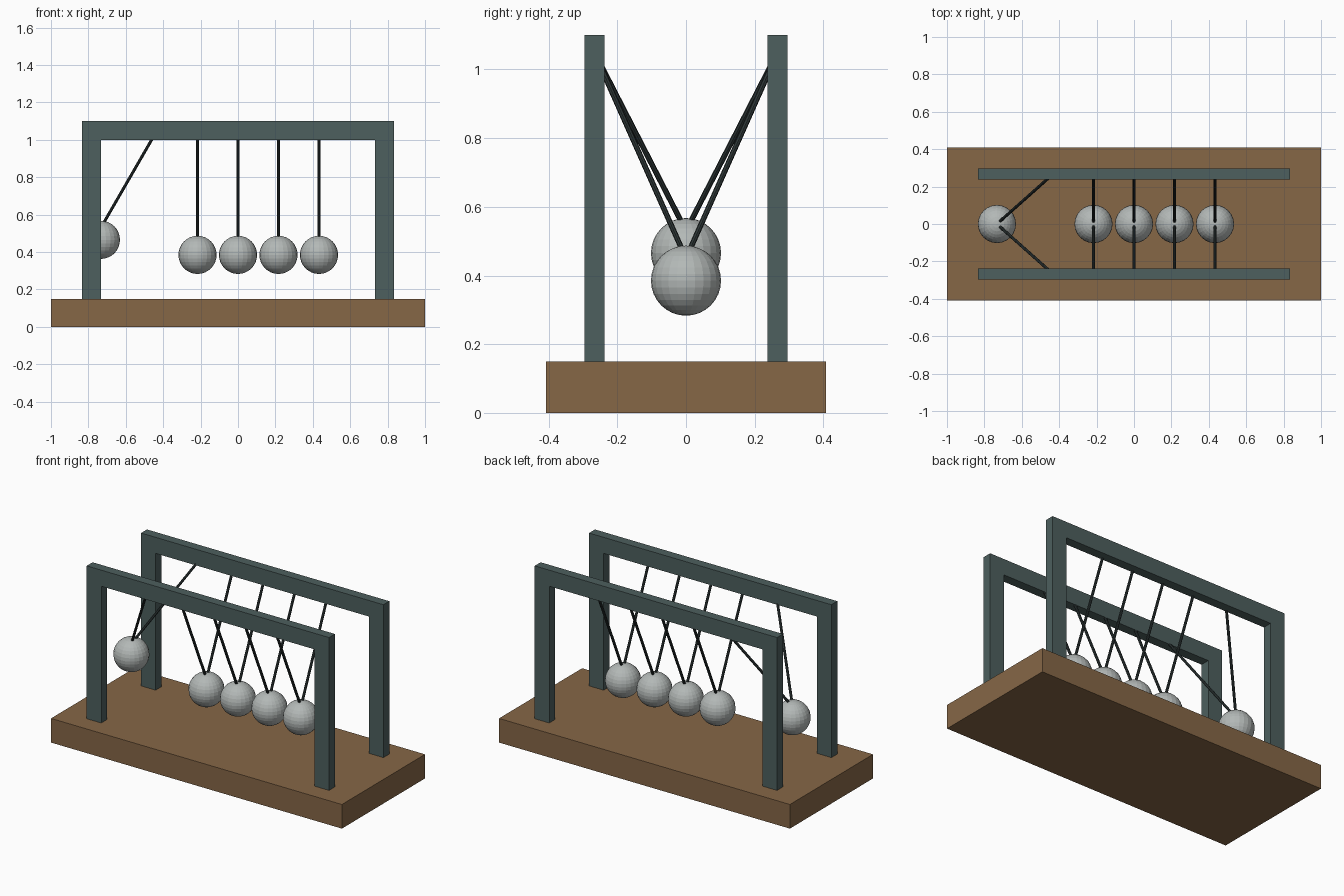
import bpy, bmesh, math
from mathutils import Vector

if "Cube" in bpy.data.objects:
    bpy.data.objects.remove(bpy.data.objects["Cube"])


def material(name, rgb):
    m = bpy.data.materials.new(name)
    m.diffuse_color = (*rgb, 1)
    m.use_nodes = True
    m.node_tree.nodes["Principled BSDF"].inputs["Base Color"].default_value = m.diffuse_color
    return m


WOOD = material("wood", (0.24, 0.135, 0.062))
METAL = material("dark_metal", (0.075, 0.115, 0.112))
STRING = material("string", (0.03, 0.042, 0.042))
STEEL = material("steel", (0.45, 0.48, 0.47))


def finish(name, bm, mat):
    bmesh.ops.recalc_face_normals(bm, faces=bm.faces)
    me = bpy.data.meshes.new(name)
    bm.to_mesh(me)
    bm.free()
    me.materials.append(mat)
    ob = bpy.data.objects.new(name, me)
    bpy.context.collection.objects.link(ob)
    return ob


# Wooden base
bm = bmesh.new()
bmesh.ops.create_cube(bm, size=1)
bmesh.ops.scale(bm, vec=(2, 0.816, 0.15), verts=bm.verts)
bmesh.ops.translate(bm, vec=(0, 0, 0.075), verts=bm.verts)
finish("base", bm, WOOD)


# Two upside-down U frames, extruded from one profile
def frame(name, y0, y1):
    half = [(0.833, 0.15), (0.833, 1.1), (-0.833, 1.1), (-0.833, 0.15),
            (-0.733, 0.15), (-0.733, 1.0), (0.733, 1.0), (0.733, 0.15)]
    bm = bmesh.new()
    face = bm.faces.new([bm.verts.new((x, y0, z)) for x, z in half])
    ext = bmesh.ops.extrude_face_region(bm, geom=[face], use_keep_orig=True)
    moved = [g for g in ext["geom"] if isinstance(g, bmesh.types.BMVert)]
    bmesh.ops.translate(bm, vec=(0, y1 - y0, 0), verts=moved)
    finish(name, bm, METAL)


frame("front_frame", -0.296, -0.238)
frame("back_frame", 0.238, 0.296)


def string(name, a, b, radius=0.008):
    a, b = Vector(a), Vector(b)
    bm = bmesh.new()
    bmesh.ops.create_cone(bm, cap_ends=True, segments=8, radius1=radius,
                          radius2=radius, depth=(b - a).length)
    ob = finish(name, bm, STRING)
    ob.rotation_mode = 'QUATERNION'
    ob.rotation_quaternion = (b - a).to_track_quat('Z', 'Y')
    ob.location = (a + b) / 2


# Five balls, each on a V of two strings; the leftmost is swung out
PIVOT_Z, DROP, SPACING = 1.05, 0.6, 0.2165
for i in range(5):
    px = (i - 2) * SPACING
    angle = math.radians(30) if i == 0 else 0
    hook = Vector((px - DROP * math.sin(angle), 0, PIVOT_Z - DROP * math.cos(angle)))
    bm = bmesh.new()
    bmesh.ops.create_uvsphere(bm, u_segments=24, v_segments=16, radius=0.102)
    ball = finish(f"ball_{i + 1}", bm, STEEL)
    ball.location = hook - Vector((0, 0, 0.065))
    for side, y in (("front", -0.267), ("back", 0.267)):
        string(f"{side}_string_{i + 1}", (px, y, PIVOT_Z), hook)
